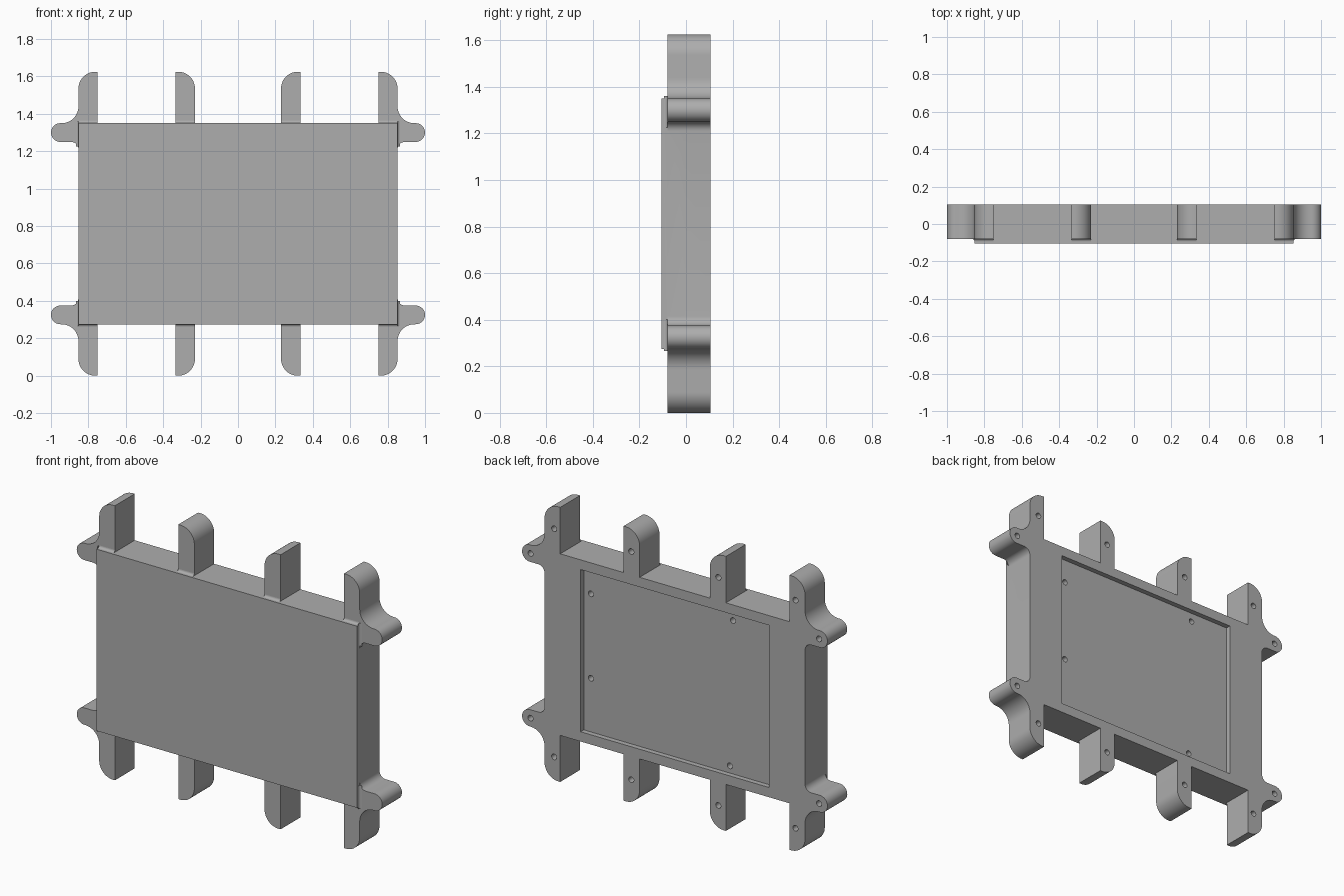
import bpy, bmesh, math
from mathutils import Matrix

if "Cube" in bpy.data.objects:
    bpy.data.objects.remove(bpy.data.objects["Cube"])

MID = 0.8125                    # height of the middle of the panel
HW, HH = 0.853, 0.5375          # half width and half height of the slab
FRONT, TAB_FRONT, BACK = -0.105, -0.08, 0.105

grey = bpy.data.materials.new("plain grey")
grey.diffuse_color = (0.42, 0.42, 0.42, 1)
grey.use_nodes = True
grey.node_tree.nodes["Principled BSDF"].inputs["Base Color"].default_value = grey.diffuse_color


def arc(cx, cz, r, a0, a1, n=12):
    return [(cx + r * math.cos(math.radians(a0 + (a1 - a0) * i / n)),
             cz + r * math.sin(math.radians(a0 + (a1 - a0) * i / n))) for i in range(n + 1)]


def finish(name, bm):
    bmesh.ops.recalc_face_normals(bm, faces=bm.faces)
    mesh = bpy.data.meshes.new(name)
    bm.to_mesh(mesh)
    bm.free()
    mesh.materials.append(grey)
    obj = bpy.data.objects.new(name, mesh)
    bpy.context.collection.objects.link(obj)
    return obj


def extrude(bm, points, direction):
    """Closed prism from a ring of 3D points."""
    face = bm.faces.new([bm.verts.new(p) for p in points])
    top = bmesh.ops.extrude_face_region(bm, geom=[face])["geom"]
    bmesh.ops.translate(bm, vec=direction, verts=[v for v in top if isinstance(v, bmesh.types.BMVert)])


def prism(name, outline, y0, y1):
    bm = bmesh.new()
    extrude(bm, [(x, y0, z + MID) for x, z in outline], (0, y1 - y0, 0))
    return finish(name, bm)


def rectangle(w, h):
    return [(-w, -h), (w, -h), (w, h), (-w, h)]


def combine(target, tool, operation):
    mod = target.modifiers.new(operation.lower(), 'BOOLEAN')
    mod.operation, mod.solver, mod.object = operation, 'EXACT', tool
    tool.hide_render = True
    bpy.context.view_layer.objects.active = target
    bpy.ops.object.modifier_apply(modifier=mod.name)
    bpy.data.objects.remove(tool)


def smooth(obj):
    bpy.ops.object.select_all(action='DESELECT')
    obj.select_set(True)
    bpy.context.view_layer.objects.active = obj
    bpy.ops.object.shade_smooth_by_angle(angle=math.radians(30))


# Quarter outline: inner tab, outer tab, side ear
T = MID
quarter = ([(0.23, HH)] + arc(0.32, T - 0.09, 0.09, 180, 90)
           + [(0.335, T), (0.335, HH), (0.75, HH), (0.75, T)]
           + arc(HW - 0.09, T - 0.09, 0.09, 90, 0)
           + arc(HW + 0.09, HH + 0.09, 0.09, 180, 270)
           + arc(0.95, HH - 0.05, 0.05, 90, -90, 20)
           + arc(HW + 0.04, HH - 0.14, 0.04, 90, 180, 8))
outline = (quarter + [(x, -z) for x, z in reversed(quarter)]
           + [(-x, -z) for x, z in quarter] + [(-x, z) for x, z in reversed(quarter)])

# Housing: tabbed plate with a raised front slab
housing = prism("housing", outline, TAB_FRONT, BACK)
combine(housing, prism("front_slab", rectangle(HW, HH), FRONT, 0), 'UNION')

# Shallow recess in the back
combine(housing, prism("recess_cutter", rectangle(0.617, 0.48), 0.075, 0.2), 'DIFFERENCE')

# Blind screw holes in tabs, ears and recess floor
holes = [(sx * x, sz * z, BACK) for sx in (-1, 1) for sz in (-1, 1)
         for x, z in ((0.285, 0.675), (0.79, 0.675), (0.945, 0.4875))]
holes += [(x, z - MID, 0.075) for x, z in ((0.57, 1.15), (0.57, 0.65), (-0.36, 1.24), (-0.34, 0.375))]
bm = bmesh.new()
for x, z, y in holes:
    bmesh.ops.create_cone(bm, cap_ends=True, segments=20, radius1=0.017, radius2=0.017, depth=0.12,
                          matrix=Matrix.Translation((x, y, z + MID)) @ Matrix.Rotation(math.pi / 2, 4, 'X'))
combine(housing, finish("hole_cutter", bm), 'DIFFERENCE')
smooth(housing)

# Small coves where the tabs and ears meet the front slab
R = 0.014
cove = [(0, 0)] + arc(R, R, R, 180, 270, 6)     # (distance from slab, distance from tab face)
bm = bmesh.new()
for s in (-1, 1):
    for m in (-1, 1):
        for x0, x1 in ((0.23, 0.335), (0.75, HW)):
            extrude(bm, [(m * x0, TAB_FRONT - d, MID + s * (HH + u)) for u, d in cove], (m * (x1 - x0), 0, 0))
        extrude(bm, [(m * (HW + u), TAB_FRONT - d, MID + s * (HH - 0.125)) for u, d in cove], (0, 0, s * 0.135))
smooth(finish("tab_coves", bm))
